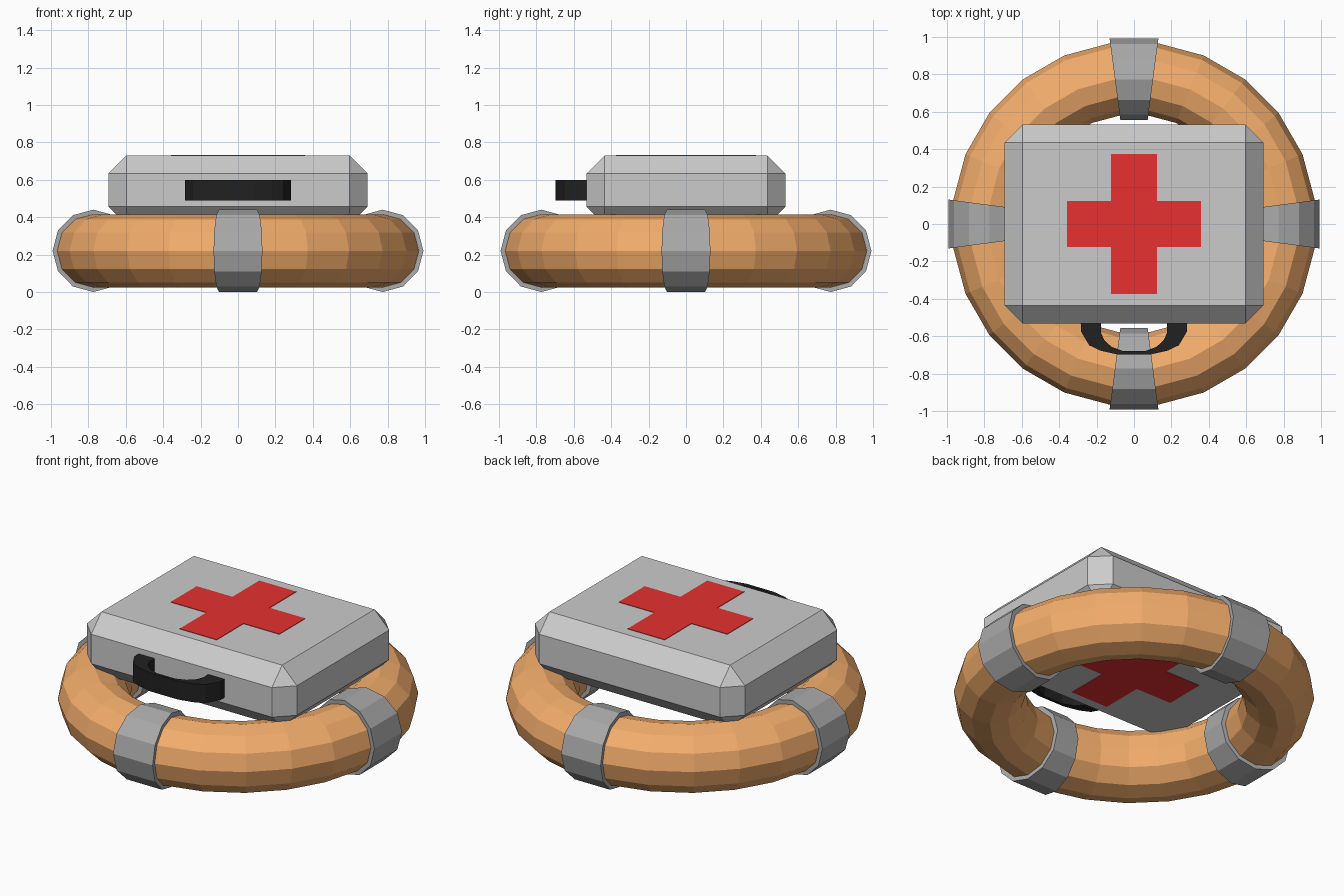
import bpy, bmesh
from math import sin, cos, pi, radians

if "Cube" in bpy.data.objects:
    bpy.data.objects.remove(bpy.data.objects["Cube"])


def material(name, color):
    m = bpy.data.materials.new(name)
    m.diffuse_color = (*color, 1)
    m.use_nodes = True
    m.node_tree.nodes["Principled BSDF"].inputs["Base Color"].default_value = m.diffuse_color
    return m


def add_object(name, bm, mat=None):
    bmesh.ops.recalc_face_normals(bm, faces=bm.faces[:])
    me = bpy.data.meshes.new(name)
    bm.to_mesh(me)
    bm.free()
    ob = bpy.data.objects.new(name, me)
    bpy.context.collection.objects.link(ob)
    if mat:
        me.materials.append(mat)
    return ob


def prism(name, outline, z0, z1, mat):
    bm = bmesh.new()
    face = bm.faces.new([bm.verts.new((x, y, z0)) for x, y in outline])
    ext = bmesh.ops.extrude_face_region(bm, geom=[face])
    verts = [g for g in ext["geom"] if isinstance(g, bmesh.types.BMVert)]
    bmesh.ops.translate(bm, verts=verts, vec=(0, 0, z1 - z0))
    return add_object(name, bm, mat)


R, ZC, SIDES = 0.78, 0.22, 12


def tube_loop(bm, angle, r):
    loop = []
    for i in range(SIDES):
        t = 2 * pi * i / SIDES
        d = R + r * cos(t)
        loop.append(bm.verts.new((d * cos(angle), d * sin(angle), ZC + r * sin(t))))
    return loop


def bridge(bm, a, b):
    for i in range(SIDES):
        j = (i + 1) % SIDES
        bm.faces.new((a[i], a[j], b[j], b[i]))


orange = material("orange", (0.9, 0.42, 0.15))
red = material("red", (0.8, 0.03, 0.03))
black = material("black", (0.015, 0.015, 0.015))
dark_grey = material("dark_grey", (0.4, 0.4, 0.4))

# Life ring
SEG = 24
bm = bmesh.new()
loops = [tube_loop(bm, 2 * pi * (k + 0.5) / SEG, 0.195) for k in range(SEG)]
for k in range(SEG):
    bridge(bm, loops[k], loops[(k + 1) % SEG])
add_object("life_ring", bm, orange)

# Four wrapped straps, each one closed ring segment
for k, side in enumerate(("right", "back", "left", "front")):
    bm = bmesh.new()
    a, b = k * pi / 2 - radians(7.5), k * pi / 2 + radians(7.5)
    rings = [tube_loop(bm, a, 0.19), tube_loop(bm, a, 0.22),
             tube_loop(bm, b, 0.22), tube_loop(bm, b, 0.19)]
    for i in range(4):
        bridge(bm, rings[i], rings[(i + 1) % 4])
    add_object("strap_" + side, bm, dark_grey)

# Case with chamfered edges
bm = bmesh.new()
bmesh.ops.create_cube(bm, size=1)
for v in bm.verts:
    v.co = (v.co.x * 1.386, v.co.y * 1.064, 0.545 + v.co.z * 0.37)
case = add_object("case", bm)
bevel = case.modifiers.new("chamfer", "BEVEL")
bevel.width = 0.097
bevel.segments = 1

# Cross, showing on the lid and on the underside
w, lx, ly = 0.122, 0.358, 0.375
cross = [(w, w), (w, ly), (-w, ly), (-w, w), (-lx, w), (-lx, -w),
         (-w, -w), (-w, -ly), (w, -ly), (w, -w), (lx, -w), (lx, w)]
prism("cross", cross, 0.357, 0.733, red)

# Carry handle, half profile mirrored
outer = [(0.283, -0.50), (0.283, -0.575), (0.24, -0.648), (0.18, -0.677), (0.09, -0.697)]
inner = [(0.06, -0.679), (0.12, -0.657), (0.16, -0.62), (0.177, -0.58), (0.177, -0.50)]
half = outer + [(-x, y) for x, y in reversed(outer)]
hole = [(-x, y) for x, y in reversed(inner)] + inner
prism("handle", half + hole, 0.49, 0.60, black)
